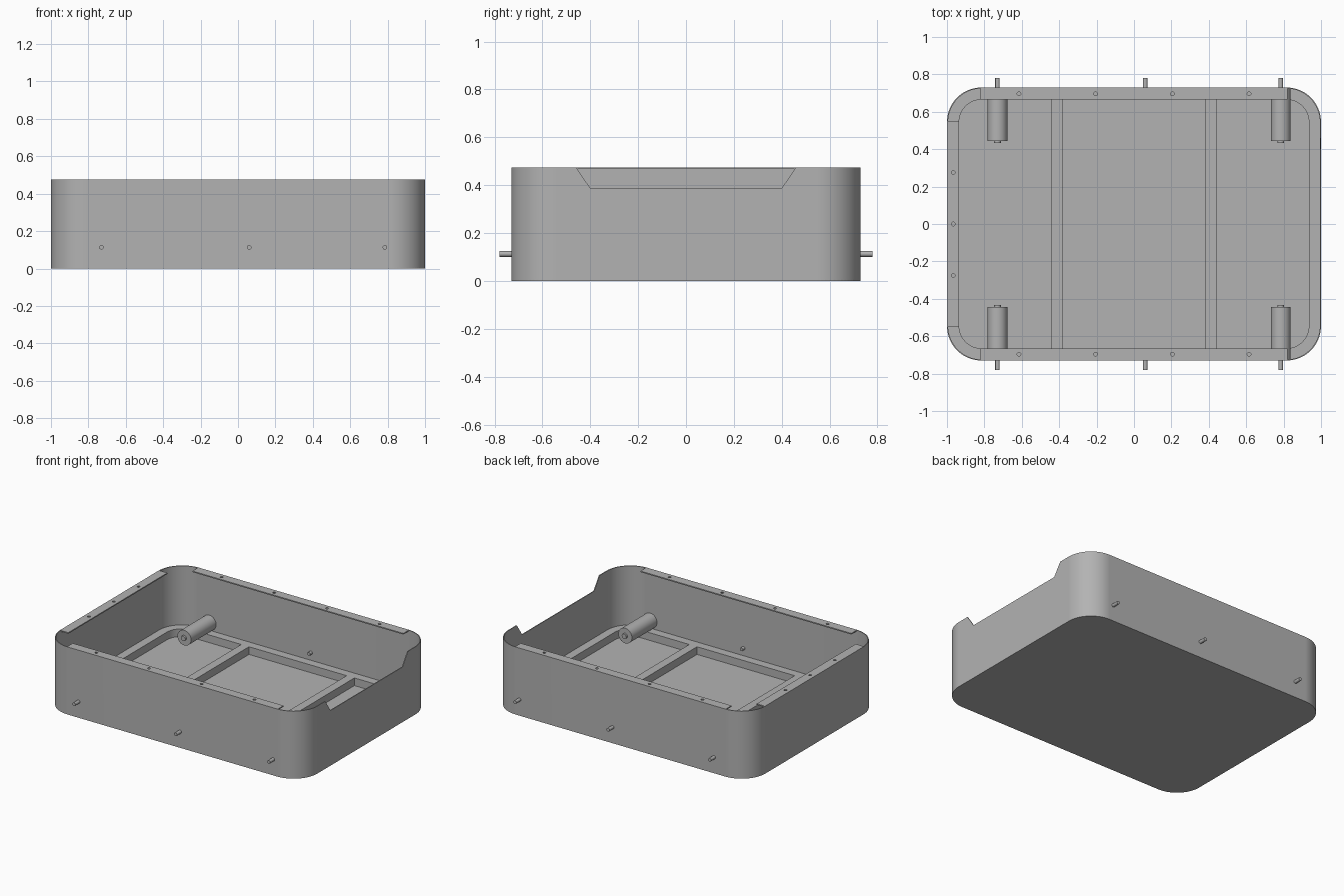
import bpy
import bmesh
import math
from mathutils import Matrix, Vector

cube = bpy.data.objects.get("Cube")
if cube:
    bpy.data.objects.remove(cube, do_unlink=True)

LENGTH, WIDTH, HEIGHT = 1.0, 0.73, 0.475     # half length, half width, full height
WALL, FLOOR, RIM = 0.006, 0.006, 0.065
FRAME_TOP, SHAFT_Z = 0.06, 0.113

gray = bpy.data.materials.new("plain gray")
gray.use_nodes = True
gray.diffuse_color = (0.45, 0.45, 0.45, 1)
gray.node_tree.nodes["Principled BSDF"].inputs["Base Color"].default_value = gray.diffuse_color


def finish(name, bm):
    bmesh.ops.recalc_face_normals(bm, faces=bm.faces)
    mesh = bpy.data.meshes.new(name)
    bm.to_mesh(mesh)
    bm.free()
    mesh.materials.append(gray)
    obj = bpy.data.objects.new(name, mesh)
    bpy.context.collection.objects.link(obj)
    return obj


def activate(obj):
    bpy.ops.object.select_all(action='DESELECT')
    obj.select_set(True)
    bpy.context.view_layer.objects.active = obj


def smooth(obj):
    activate(obj)
    bpy.ops.object.shade_smooth_by_angle(angle=math.radians(30))


def outline(inset, steps=16):
    """Rounded rectangle, moved inward from the outer wall."""
    r = 0.185 - inset
    cx, cy = LENGTH - inset - r, WIDTH - inset - r
    pts = []
    for corner, (sx, sy) in enumerate([(1, 1), (-1, 1), (-1, -1), (1, -1)]):
        for i in range(steps + 1):
            a = (corner + i / steps) * math.pi / 2
            pts.append((sx * cx + r * math.cos(a), sy * cy + r * math.sin(a)))
    return pts


def ring(name, outer, inner, z0, z1):
    bm = bmesh.new()
    loops = [[bm.verts.new((x, y, z)) for x, y in outline(i)]
             for i, z in ((outer, z0), (outer, z1), (inner, z1), (inner, z0))]
    n = len(loops[0])
    for k in range(4):
        a, b = loops[k], loops[(k + 1) % 4]
        for i in range(n):
            j = (i + 1) % n
            bm.faces.new((a[i], a[j], b[j], b[i]))
    return finish(name, bm)


def prism(name, points, direction):
    bm = bmesh.new()
    face = bm.faces.new([bm.verts.new(p) for p in points])
    res = bmesh.ops.extrude_face_region(bm, geom=[face])
    verts = [v for v in res["geom"] if isinstance(v, bmesh.types.BMVert)]
    bmesh.ops.translate(bm, verts=verts, vec=Vector(direction))
    return finish(name, bm)


def box(name, x0, x1, y0, y1, z0, z1):
    return prism(name, [(x0, y0, z0), (x1, y0, z0), (x1, y1, z0), (x0, y1, z0)],
                 (0, 0, z1 - z0))


def add_rod(bm, radius, start, end, segments=32):
    start, end = Vector(start), Vector(end)
    axis = end - start
    turn = axis.to_track_quat('Z', 'Y').to_matrix().to_4x4()
    bmesh.ops.create_cone(bm, cap_ends=True, segments=segments, radius1=radius,
                          radius2=radius, depth=axis.length,
                          matrix=Matrix.Translation((start + end) / 2) @ turn)


def cut(obj, cutter):
    cutter.hide_render = True
    mod = obj.modifiers.new("cut", 'BOOLEAN')
    mod.operation, mod.solver, mod.object = 'DIFFERENCE', 'EXACT', cutter
    activate(obj)
    bpy.ops.object.modifier_apply(modifier=mod.name)
    bpy.data.objects.remove(cutter, do_unlink=True)


# Floor plate and thin outer wall with a sloped notch on the left end
prism("floor_plate", [(x, y, 0) for x, y in outline(0)], (0, 0, FLOOR))
wall = ring("outer_wall", 0, WALL, FLOOR, HEIGHT)
notch = [(0.9, -0.46, HEIGHT), (0.9, -0.40, 0.388), (0.9, 0.40, 0.388),
         (0.9, 0.46, HEIGHT), (0.9, 0.46, 0.6), (0.9, -0.46, 0.6)]
cut(wall, prism("notch_cutter", notch, (0.2, 0, 0)))
smooth(wall)
wall.modifiers.new("even shading", 'WEIGHTED_NORMAL').keep_sharp = True

# Raised floor frame with two crossbars
smooth(ring("floor_frame", WALL, RIM, FLOOR, FRAME_TOP))
for side, x in (("right", -0.41), ("left", 0.41)):
    box(side + "_crossbar", x - 0.03, x + 0.03, RIM - WIDTH, WIDTH - RIM, FLOOR, FRAME_TOP)


# Top flanges with screw holes
def flange(name, bounds, holes):
    plate = box(name, *bounds, HEIGHT - 0.008, HEIGHT)
    bm = bmesh.new()
    for x, y in holes:
        add_rod(bm, 0.01, (x, y, HEIGHT - 0.05), (x, y, HEIGHT + 0.05), 16)
    cut(plate, finish("hole_cutter", bm))
    smooth(plate)


hole_line = WIDTH - 0.034
for side, s in (("front", -1), ("back", 1)):
    edges = sorted((s * (WIDTH - WALL), s * (WIDTH - RIM)))
    flange(side + "_flange", (-0.82, 0.82, *edges),
           [(x, s * hole_line) for x in (-0.615, -0.205, 0.205, 0.615)])
flange("right_flange", (WALL - LENGTH, RIM - LENGTH, -0.55, 0.55),
       [(0.034 - LENGTH, y) for y in (-0.275, 0, 0.275)])

# Motors with drive shafts, and a plain axle stub in the middle of each side
for side, s in (("front", -1), ("back", 1)):
    for end, x in (("right", -0.73), ("left", 0.785)):
        bm = bmesh.new()
        add_rod(bm, 0.053, (x, s * 0.445, SHAFT_Z), (x, s * (WIDTH - WALL), SHAFT_Z))
        add_rod(bm, 0.018, (x, s * 0.432, SHAFT_Z), (x, s * 0.45, SHAFT_Z), 16)
        smooth(finish(f"{side}_{end}_motor", bm))
    for place, x in (("right", -0.73), ("middle", 0.06), ("left", 0.785)):
        bm = bmesh.new()
        add_rod(bm, 0.012, (x, s * 0.70, SHAFT_Z), (x, s * 0.78, SHAFT_Z), 16)
        smooth(finish(f"{side}_{place}_shaft", bm))
